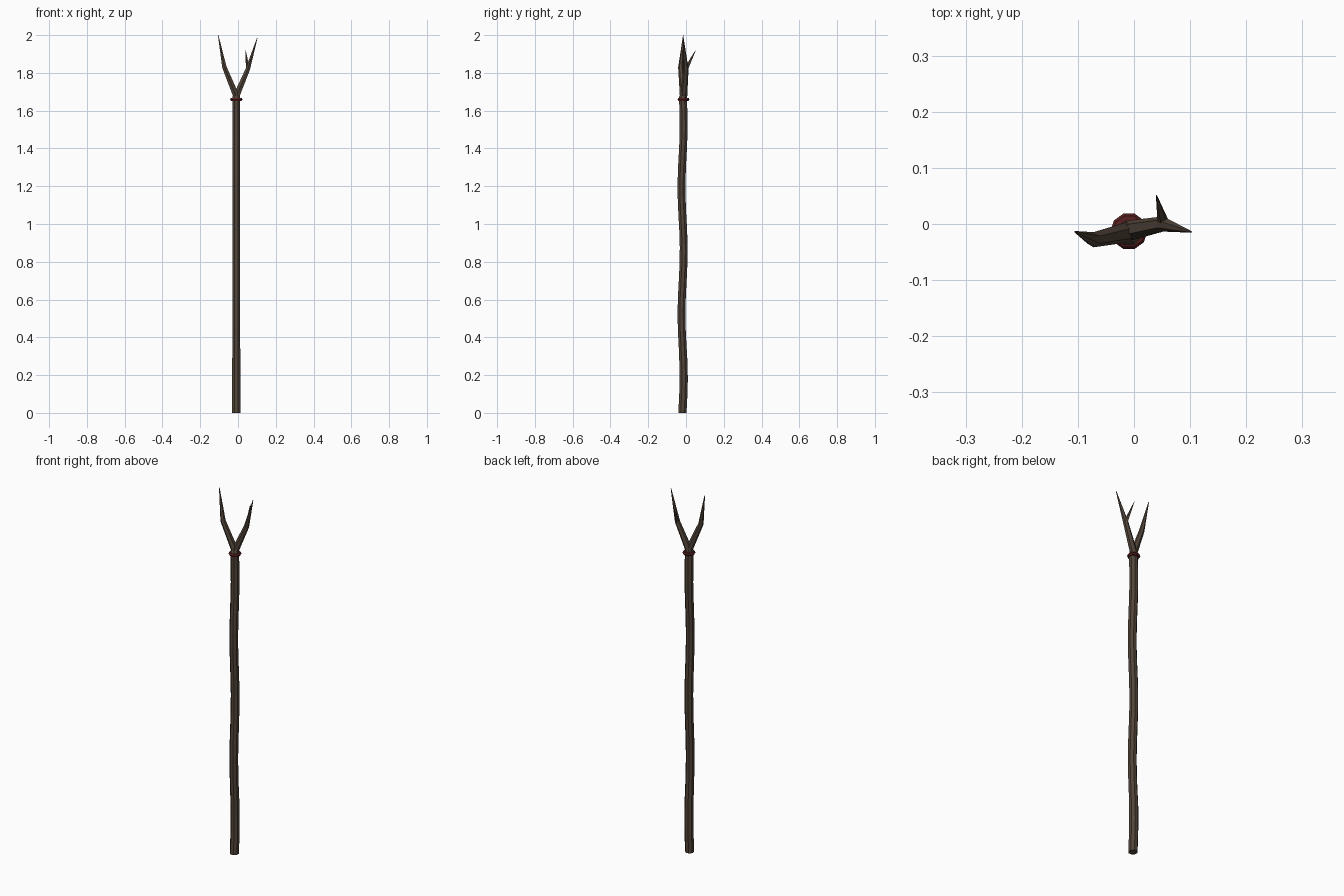
import bpy, bmesh, math
from mathutils import Vector

if "Cube" in bpy.data.objects:
    bpy.data.objects.remove(bpy.data.objects["Cube"])


def material(name, color):
    m = bpy.data.materials.new(name)
    m.diffuse_color = (*color, 1)
    m.use_nodes = True
    m.node_tree.nodes["Principled BSDF"].inputs["Base Color"].default_value = m.diffuse_color
    return m


wood = material("dark_wood", (0.085, 0.060, 0.042))
red = material("dark_red_binding", (0.10, 0.014, 0.014))


def tube(name, path, sides, mat, flat_rings=False):
    """Skin a list of (x, y, z, radius) with flat-faced rings; radius 0 makes a point."""
    bm = bmesh.new()
    pts = [Vector(p[:3]) for p in path]
    rings = []
    for i, p in enumerate(pts):
        d = (pts[min(i + 1, len(pts) - 1)] - pts[max(i - 1, 0)]).normalized()
        if flat_rings:
            d = Vector((0, 0, 1))
        u = (Vector((1, 0, 0)) - d * d.x).normalized()
        v = d.cross(u)
        r = path[i][3]
        if r == 0:
            rings.append([bm.verts.new(p)])
            continue
        angles = [2 * math.pi * (k + 0.5) / sides for k in range(sides)]
        rings.append([bm.verts.new(p + (u * math.cos(a) + v * math.sin(a)) * r) for a in angles])
    for a, b in zip(rings, rings[1:]):
        for k in range(sides):
            n = (k + 1) % sides
            if len(b) == 1:
                bm.faces.new((a[k], a[n], b[0]))
            else:
                bm.faces.new((a[k], a[n], b[n], b[k]))
    for ring in (rings[0], rings[-1]):
        if len(ring) > 1:
            bm.faces.new(ring)
    bmesh.ops.recalc_face_normals(bm, faces=bm.faces)
    me = bpy.data.meshes.new(name)
    bm.to_mesh(me)
    bm.free()
    me.materials.append(mat)
    ob = bpy.data.objects.new(name, me)
    bpy.context.collection.objects.link(ob)
    return ob


# wavy shaft
CX, CY = -0.009, -0.018
shaft = []
for i in range(20):
    z = 1.67 * i / 19
    y = CY + 0.006 * math.sin(2 * math.pi * (z - 0.02) / 0.67)
    shaft.append((CX, y, z, 0.0235 if z < 0.27 else 0.0225))
shaft.append((CX, -0.014, 1.685, 0.018))
tube("shaft", shaft, 8, wood, flat_rings=True)

# red binding ring
bpy.ops.mesh.primitive_torus_add(location=(CX, -0.013, 1.66), major_segments=10,
                                 minor_segments=6, major_radius=0.024, minor_radius=0.009)
ring = bpy.context.object
ring.name = "binding_ring"
ring.data.materials.append(red)

# forked branches with a small twig at the back
tube("left_branch", [(-0.004, -0.013, 1.665, 0.019), (-0.072, -0.028, 1.83, 0.0135),
                     (-0.105, -0.014, 2.0, 0.0015)], 6, wood)
tube("right_branch", [(-0.014, -0.013, 1.665, 0.019), (0.052, 0.0, 1.82, 0.0135),
                      (0.102, -0.014, 1.985, 0.0015)], 6, wood)
tube("twig", [(0.053, 0.0, 1.82, 0.011), (0.04, 0.051, 1.92, 0.001)], 5, wood)
